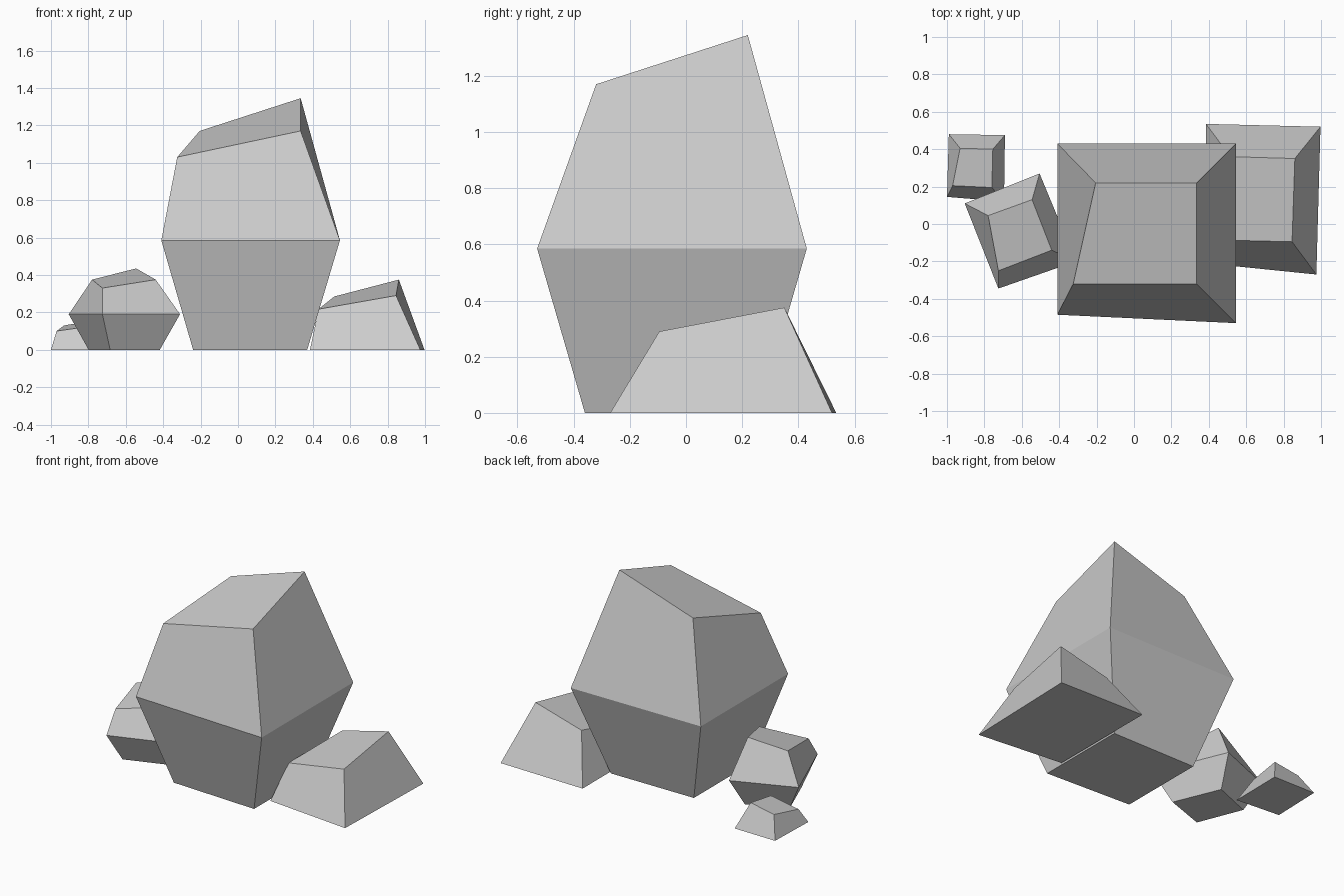
import bpy
import bmesh

cube = bpy.data.objects.get("Cube")
if cube:
    bpy.data.objects.remove(cube, do_unlink=True)

stone = bpy.data.materials.new("grey_stone")
stone.use_nodes = True
grey = (0.6, 0.6, 0.6, 1)
stone.diffuse_color = grey
stone.node_tree.nodes["Principled BSDF"].inputs["Base Color"].default_value = grey


def ring(corners, z):
    return [(x, y, z) for x, y in corners]


def shrink(corners, cx, cy, k):
    return [(cx + (x - cx) * k, cy + (y - cy) * k) for x, y in corners]


def rock(name, rings):
    """Skin a stack of four-cornered rings, bottom to top, and cap both ends."""
    bm = bmesh.new()
    loops = [[bm.verts.new(p) for p in r] for r in rings]
    bm.faces.new(loops[0])
    bm.faces.new(loops[-1])
    for low, high in zip(loops, loops[1:]):
        for i in range(4):
            j = (i + 1) % 4
            bm.faces.new((low[i], low[j], high[j], high[i]))
    bmesh.ops.recalc_face_normals(bm, faces=bm.faces)
    mesh = bpy.data.meshes.new(name)
    bm.to_mesh(mesh)
    bm.free()
    mesh.materials.append(stone)
    obj = bpy.data.objects.new(name, mesh)
    bpy.context.collection.objects.link(obj)


# Corner order: back left edge, back right edge, front right, front left (as seen from the front)
# Large boulder with a wide waist and slanted top
rock("large_boulder", [
    ring([(-.24, .26), (.37, .26), (.37, -.36), (-.24, -.33)], 0),
    ring([(-.41, .43), (.545, .43), (.545, -.53), (-.41, -.485)], .585),
    [(-.205, .22, 1.17), (.335, .22, 1.345), (.335, -.32, 1.17), (-.325, -.32, 1.03)],
])

# Medium boulder, turned, with the same waisted form
waist = [(-.905, .11), (-.505, .27), (-.31, -.2), (-.725, -.345)]
rock("medium_boulder", [
    ring(shrink(waist, -.61, -.04, .64), 0),
    ring(waist, .19),
    [(-.78, .045, .375), (-.545, .13, .435), (-.44, -.14, .375), (-.725, -.25, .33)],
])

# Low wedge-topped stone beside the large boulder
rock("low_stone", [
    ring([(.385, .535), (.997, .52), (.975, -.27), (.385, -.21)], 0),
    [(.515, .36, .285), (.86, .35, .375), (.845, -.095, .29), (.43, -.085, .217)],
])

# Small outlying stone
rock("small_stone", [
    ring([(-.99, .48), (-.69, .475), (-.695, .12), (-1, .145)], 0),
    [(-.93, .405, .13), (-.755, .4, .16), (-.76, .195, .13), (-.97, .205, .1)],
])
